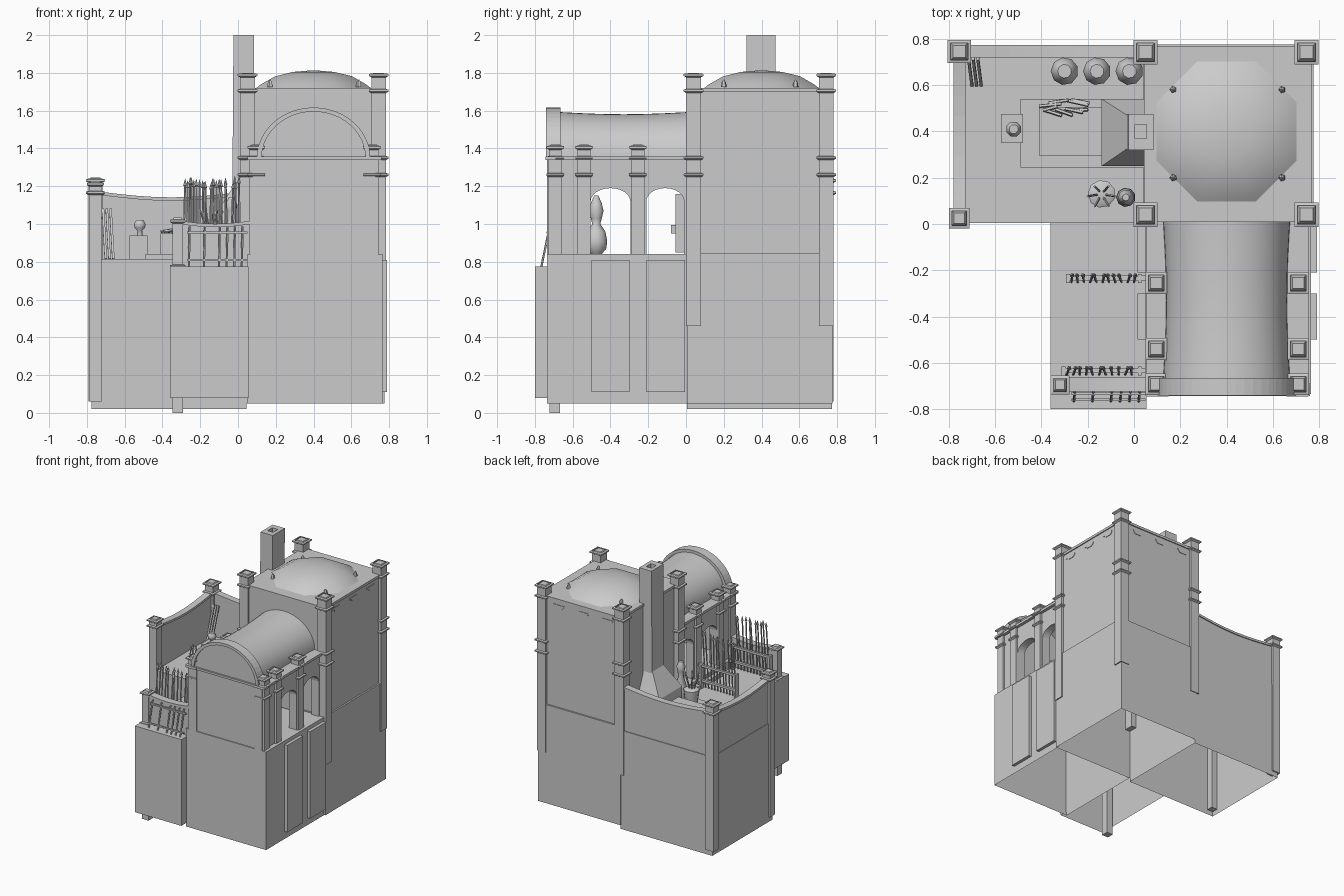
import bpy, bmesh, math, random
from mathutils import Vector

if "Cube" in bpy.data.objects:
    bpy.data.objects.remove(bpy.data.objects["Cube"])
random.seed(4)


def finish(bm, name, smooth=False):
    bmesh.ops.recalc_face_normals(bm, faces=bm.faces[:])
    me = bpy.data.meshes.new(name)
    bm.to_mesh(me)
    bm.free()
    ob = bpy.data.objects.new(name, me)
    bpy.context.collection.objects.link(ob)
    if smooth:
        bpy.ops.object.select_all(action='DESELECT')
        ob.select_set(True)
        bpy.context.view_layer.objects.active = ob
        bpy.ops.object.shade_smooth_by_angle(angle=math.radians(50))
    return ob


def loft(bm, rings, cap0=True, cap1=True, closed=True):
    """Skin a stack of point rings."""
    vs = [[bm.verts.new(p) for p in r] for r in rings]
    n = len(vs[0])
    for a, b in zip(vs, vs[1:]):
        for i in range(n if closed else n - 1):
            j = (i + 1) % n
            bm.faces.new((a[i], a[j], b[j], b[i]))
    if cap0:
        bm.faces.new(vs[0][::-1])
    if cap1:
        bm.faces.new(vs[-1])


def rect(x0, x1, y0, y1, z):
    return [(x0, y0, z), (x1, y0, z), (x1, y1, z), (x0, y1, z)]


def add_box(bm, x0, x1, y0, y1, z0, z1, bottom=True):
    loft(bm, [rect(x0, x1, y0, y1, z0), rect(x0, x1, y0, y1, z1)], bottom)


def box(name, *d, bottom=True):
    bm = bmesh.new()
    add_box(bm, *d, bottom=bottom)
    return finish(bm, name)


def post(name, x, y, h, z0, z1, bands):
    """Square post with flared collars and a stepped cap."""
    prof = [(h, z0)]
    for z in bands:
        prof += [(h, z - .012), (h + .013, z - .004), (h + .013, z + .006), (h, z + .01)]
    prof += [(h, z1 - .02), (h * .72, z1)]
    bm = bmesh.new()
    loft(bm, [rect(x - r, x + r, y - r, y + r, z) for r, z in prof])
    return finish(bm, name)


def lathe(name, x, y, prof, n=10, smooth=True):
    bm = bmesh.new()
    t = [2 * math.pi * (i + .5) / n for i in range(n)]
    loft(bm, [[(x + r * math.cos(a), y + r * math.sin(a), z) for a in t] for r, z in prof])
    return finish(bm, name, smooth)


def prism(name, pts, axis, a, b):
    """Outline (u, z) pushed along x or y."""
    f = (lambda u, z, d: (d, u, z)) if axis == 'x' else (lambda u, z, d: (u, d, z))
    bm = bmesh.new()
    loft(bm, [[f(u, z, d) for u, z in pts] for d in (a, b)])
    return finish(bm, name)


def rod(bm, p, q, r, n=5, tip=0):
    p, q = Vector(p), Vector(q)
    d = (q - p).normalized()
    u = d.orthogonal().normalized()
    v = d.cross(u)
    ring = lambda c, s: [c + s * (u * math.cos(2 * math.pi * i / n) + v * math.sin(2 * math.pi * i / n)) for i in range(n)]
    rings = [ring(p, r), ring(q, r)]
    if tip:
        rings += [ring(q + d * .004, r * 1.9), ring(q + d * tip, r * .15)]
    loft(bm, rings)


def arc(c, z, a, h, n=12):
    """Half ellipse points running from low to high u."""
    return [(c - a * math.cos(math.pi * i / n), z + h * math.sin(math.pi * i / n)) for i in range(n + 1)]


def sag_wall(name, u0, u1, z0, z1, sag, axis, a, b):
    top = [(u0 + (u1 - u0) * i / 8, z1 - sag * math.sin(math.pi * i / 8)) for i in range(9)]
    prism(name, [(u0, z0)] + top + [(u1, z0)], axis, a, b)
    cap = [(u, z + .006) for u, z in top] + [(u, z - .012) for u, z in reversed(top)]
    prism(name + "_cap", cap, axis, a - .008, b + .008)


# Main hollow blocks, open underneath
box("tower_base", .04, .775, .005, .775, .05, .845, bottom=False)
box("tower_upper", .05, .762, .015, .762, .845, 1.715, bottom=False)
box("loggia_base", .05, .765, -.735, .005, .05, .84, bottom=False)
box("rear_terrace", -.775, .045, .005, .772, .02, .815, bottom=False)
box("front_terrace", -.36, .055, -.8, .005, .08, .775, bottom=False)

# Tower corner posts, roof rim and dome
for x in (.05, .745):
    for y in (.04, .742):
        post("tower_post", x, y, .039, .46, 1.8, (1.26, 1.35, 1.705, 1.788))
box("roof_rim", .043, .77, .008, .77, 1.7, 1.72)
lathe("roof_dome", .4, .4, [(.335, 1.715), (.30, 1.74), (.22, 1.782), (.12, 1.805), (.03, 1.812)], 8)
for x in (.17, .64):
    for y in (.2, .58):
        lathe("roof_spike", x, y, [(.016, 1.725), (.012, 1.75), (.002, 1.765)], 5, False)

# Small brackets under the tower rim
for t in (.16, .38, .6):
    prism("bracket", [(t - .05, 1.67), (t + .05, 1.67), (t + .05, 1.655), (t + .03, 1.64),
                      (t - .02, 1.64), (t - .03, 1.655), (t - .05, 1.655)], 'x', .75, .766)
    prism("bracket", [(t - .05, 1.67), (t + .05, 1.67), (t + .03, 1.64), (t - .03, 1.64)], 'y', .75, .766)

# Loggia side walls with two arches, cornices, posts and panels
outline = [(-.735, .84), (-.505, .84)] + arc(-.4, 1.12, .105, .07) + [(-.295, .84), (-.21, .84)] \
    + arc(-.11, 1.12, .1, .07) + [(-.01, .84), (.02, .84), (.02, 1.35), (-.735, 1.35)]
for s in (-1, 1):
    X = lambda v: .403 + s * v
    prism("loggia_side_wall", outline, 'x', X(.26), X(.325))
    box("loggia_cornice", *sorted((X(.255), X(.35))), -.745, .01, 1.338, 1.358)
    for y in (-.692, -.54, -.255):
        post("loggia_post", X(.307), y, .034, .84, 1.42, (1.26, 1.35, 1.405))
    for y0, y1 in ((-.5, -.3), (-.21, -.005)):
        box("wall_panel", *sorted((X(.35), X(.387))), y0, y1, .11, .81)

# Loggia front gable, arch band and sagging barrel vault
prism("gable_wall", [(.065, .84), (.065, 1.35)] + arc(.4, 1.35, .29, .255, 24) + [(.74, 1.35), (.74, .84)], 'y', -.728, -.69)
prism("gable_cornice", [(.05, 1.34), (.05, 1.357), (.76, 1.357), (.76, 1.34)], 'y', -.742, -.69)
prism("gable_arch_band", arc(.4, 1.35, .3, .267, 24) + arc(.4, 1.35, .275, .245, 24)[::-1], 'y', -.74, -.665)
bm = bmesh.new()
rings = []
for i in range(9):
    k = 1 - .05 * math.sin(math.pi * i / 8)
    y = -.68 + .7 * i / 8
    rings.append([(x, y, z) for x, z in arc(.4, 1.35, .275 * k, .243 * k, 24)])
loft(bm, rings, False, False, False)
finish(bm, "barrel_vault", True)

# Loggia contents: tall jar and a cupboard with a knob
lathe("loggia_jar", .42, -.475, [(.03, .84), (.055, .87), (.06, .91), (.05, .96), (.022, 1.0), (.03, 1.03),
                                (.04, 1.07), (.03, 1.11), (.012, 1.15)], 12)
box("cupboard", .3, .5, -.055, .02, .85, 1.16)
box("cupboard_knob", .38, .42, -.08, -.05, .95, .995)

# Rear terrace posts and sagging parapets
post("terrace_post_back", -.755, .745, .037, .06, 1.245, (1.165, 1.23))
post("terrace_post_front", -.755, .025, .032, .06, 1.225, (1.165, 1.21))
sag_wall("back_parapet", -.73, .03, .8, 1.165, .03, 'y', .728, .766)
sag_wall("left_parapet", .04, .72, .8, 1.165, .03, 'x', -.772, -.735)

# Hearth with hood and chimney
box("hearth_slab", -.49, .045, .245, .54, .81, .842)
box("hearth_body", -.41, -.13, .295, .505, .84, .95)
box("hearth_back", -.14, .045, .25, .54, .84, 1.0)
bm = bmesh.new()
loft(bm, [rect(-.14, .045, .25, .54, 1.0), rect(-.14, .045, .25, .54, 1.02), rect(-.03, .045, .325, .47, 1.19)])
finish(bm, "hood")
bm = bmesh.new()
loft(bm, [rect(-.03, .08, .32, .475, 1.15), rect(-.024, .085, .32, .475, 2),
          rect(.005, .055, .37, .43, 2), rect(.005, .055, .37, .43, 1.9)])
finish(bm, "chimney")
box("work_block", -.575, -.48, .35, .475, .81, .94)
lathe("small_pot", -.52, .41, [(.016, .94), (.014, .965), (.03, .98), (.034, 1.0), (.02, 1.02)], 8)
bm = bmesh.new()
for i in range(9):
    x, y = random.uniform(-.42, -.26), random.uniform(.485, .545)
    rod(bm, (x, y, .96), (x + random.uniform(.05, .1), y + random.uniform(-.03, .02), .975), .008)
finish(bm, "hearth_tools")

# Barrels, basket of sticks, jar and leaning planks
for x in (-.3, -.16, -.02):
    lathe("barrel", x, .66, [(.042, .815), (.06, .87), (.06, .91), (.045, .965), (.03, .985)], 9)
lathe("basket", -.14, .13, [(.04, .815), (.055, .9), (.06, .95), (.045, .96)], 9)
lathe("jar", -.035, .115, [(.025, .815), (.042, .87), (.04, .95), (.02, 1.02), (.028, 1.07), (.034, 1.1), (.015, 1.14)], 9)
bm = bmesh.new()
for i in range(6):
    a = i * 1.05
    rod(bm, (-.14, .13, .9), (-.14 + .06 * math.cos(a), .12 + .05 * math.sin(a), 1.07), .005)
finish(bm, "basket_sticks")
bm = bmesh.new()
for i in range(3):
    rod(bm, (-.70 + .02 * i, .6, .815), (-.715 + .02 * i, .715, 1.08), .009, 4)
finish(bm, "leaning_planks")

# Front terrace post and wall
post("front_post", -.32, -.695, .028, 0, 1.035, (.775, 1.015))
sag_wall("front_parapet", -.3, .06, .76, 1.01, .015, 'y', -.715, -.67)


# Spear racks: rows of tipped poles tied by rails
def spear_rack(name, x0, x1, y, n):
    bm = bmesh.new()
    for i in range(n):
        x = x0 + (x1 - x0) * i / (n - 1)
        rod(bm, (x, y - .015, .78), (x + random.uniform(-.012, .012), y + .012, random.uniform(1.18, 1.215)), .0055, 5, .04)
    for z in (.83, .95):
        add_box(bm, x0 - .02, .05, y - .008, y + .012, z, z + .018)
    for x in (x0 - .015, .025):
        add_box(bm, x - .008, x + .008, y - .02, y + .02, .77, .97)
    finish(bm, name)


spear_rack("spear_rack_front", -.29, -.01, -.635, 11)
spear_rack("spear_rack_middle", -.27, .0, -.235, 11)

# Slatted frame leaning on the outside of the front wall
bm = bmesh.new()
for x in (-.26, -.18, -.1, -.06, -.02, .02):
    rod(bm, (x, -.765, .775), (x + .005, -.722, .985), .006)
for z, y in ((.81, -.76), (.955, -.732)):
    rod(bm, (-.27, y, z), (.05, y, z), .008, 4)
finish(bm, "slatted_frame")
